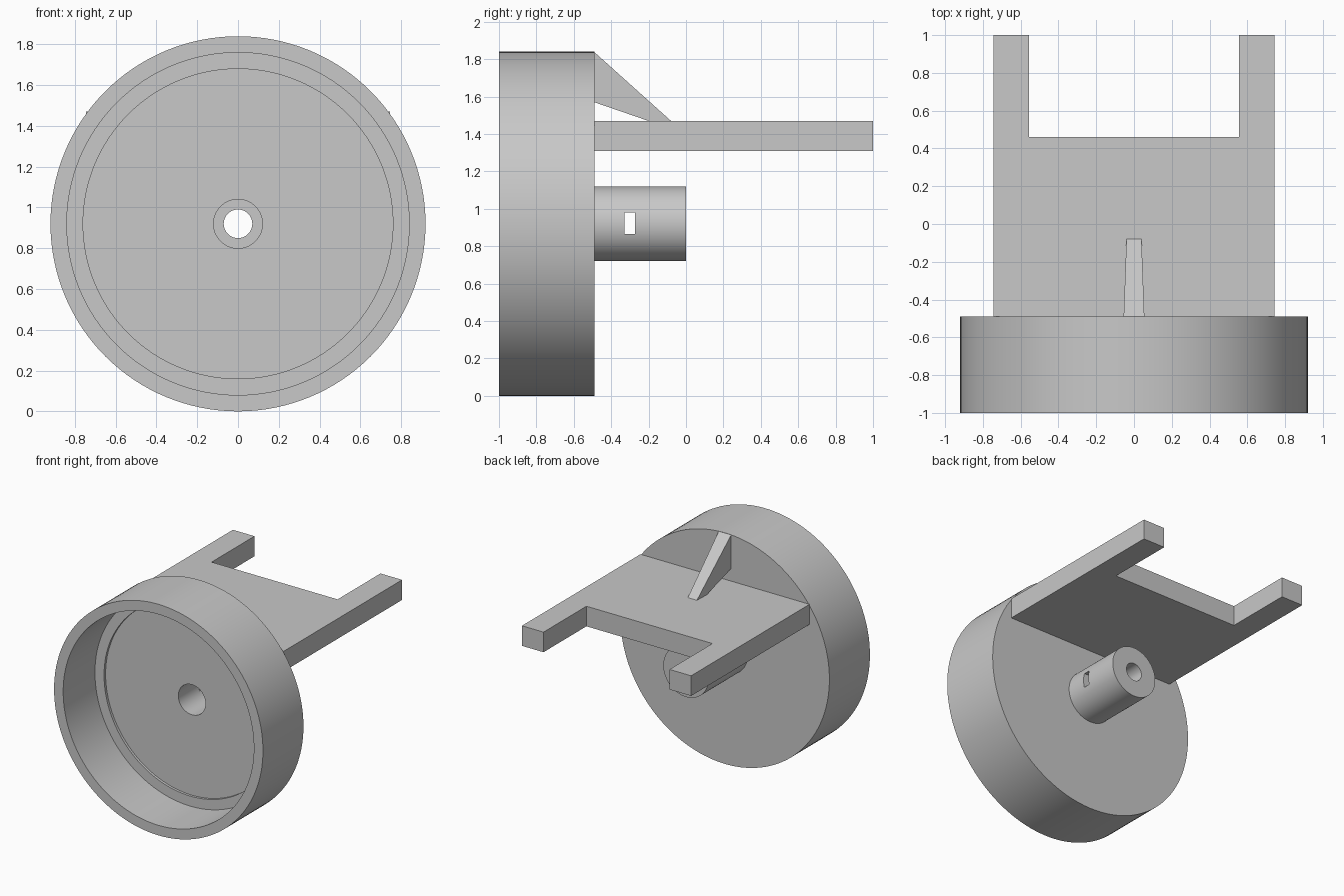
import bpy, bmesh, math
from mathutils import Vector

if "Cube" in bpy.data.objects:
    bpy.data.objects.remove(bpy.data.objects["Cube"])

AXIS_Z = 0.92   # height of the cup axis
BACK = -0.49    # rear face of the cup

# Single flat grey
grey = bpy.data.materials.new("plain grey")
grey.use_nodes = True
grey.diffuse_color = (0.58, 0.58, 0.58, 1)
grey.node_tree.nodes["Principled BSDF"].inputs["Base Color"].default_value = grey.diffuse_color


def make_object(name, bm):
    bmesh.ops.recalc_face_normals(bm, faces=bm.faces[:])
    mesh = bpy.data.meshes.new(name)
    bm.to_mesh(mesh)
    bm.free()
    mesh.materials.append(grey)
    obj = bpy.data.objects.new(name, mesh)
    bpy.context.collection.objects.link(obj)
    return obj


def activate(obj):
    bpy.ops.object.select_all(action='DESELECT')
    obj.select_set(True)
    bpy.context.view_layer.objects.active = obj


def lathe(name, profile, steps=128):
    """Turn a closed (radius, y) profile around the cup axis."""
    bm = bmesh.new()
    verts = [bm.verts.new((r, y, AXIS_Z)) for r, y in profile]
    edges = [bm.edges.new((v, verts[i - 1])) for i, v in enumerate(verts)]
    bmesh.ops.spin(bm, geom=verts + edges, cent=(0, 0, AXIS_Z), axis=(0, 1, 0),
                   angle=math.tau, steps=steps, use_merge=True)
    bmesh.ops.remove_doubles(bm, verts=bm.verts[:], dist=0.0001)
    return make_object(name, bm)


def prism(name, outline, depth):
    """Extrude a flat outline of 3D points along the depth vector."""
    bm = bmesh.new()
    face = bm.faces.new([bm.verts.new(p) for p in outline])
    new = bmesh.ops.extrude_face_region(bm, geom=[face])["geom"]
    bmesh.ops.translate(bm, vec=Vector(depth),
                        verts=[g for g in new if isinstance(g, bmesh.types.BMVert)])
    return make_object(name, bm)


# Cup with stepped floor, rear boss and stepped bore
cup = lathe("cup_and_boss", [
    (0.92, -1), (0.92, BACK), (0.2, BACK), (0.2, 0), (0.07, 0), (0.07, -0.2),
    (0.12, -0.2), (0.12, -0.58), (0.76, -0.58), (0.76, -0.6), (0.84, -0.6), (0.84, -1)])

# Cross slot through the boss
slot = prism("slot_cutter", [(-0.4, -0.328, 0.865), (-0.4, -0.274, 0.865),
                             (-0.4, -0.274, 0.98), (-0.4, -0.328, 0.98)], (0.8, 0, 0))
slot.hide_render = True
cut = cup.modifiers.new("slot", 'BOOLEAN')
cut.operation = 'DIFFERENCE'
cut.solver = 'EXACT'
cut.object = slot
activate(cup)
bpy.ops.object.modifier_apply(modifier=cut.name)
bpy.data.objects.remove(slot)
bpy.ops.object.shade_smooth_by_angle(angle=math.radians(30))

# Forked plate: mirrored half outline
half = [(0.745, BACK), (0.745, 1), (0.555, 1), (0.555, 0.46)]
outline = half + [(-x, y) for x, y in reversed(half)]
prism("forked_plate", [(x, y, 1.31) for x, y in outline], (0, 0, 0.16))

# Tapered brace between the cup and the plate
brace = prism("brace", [(-0.5, BACK, 1.838), (-0.5, -0.08, 1.47),
                        (-0.5, -0.2, 1.47), (-0.5, BACK, 1.57)], (1, 0, 0))
for v in brace.data.vertices:
    t = (v.co.y - BACK) / (-0.08 - BACK)
    v.co.x *= 0.11 - 0.03 * t
